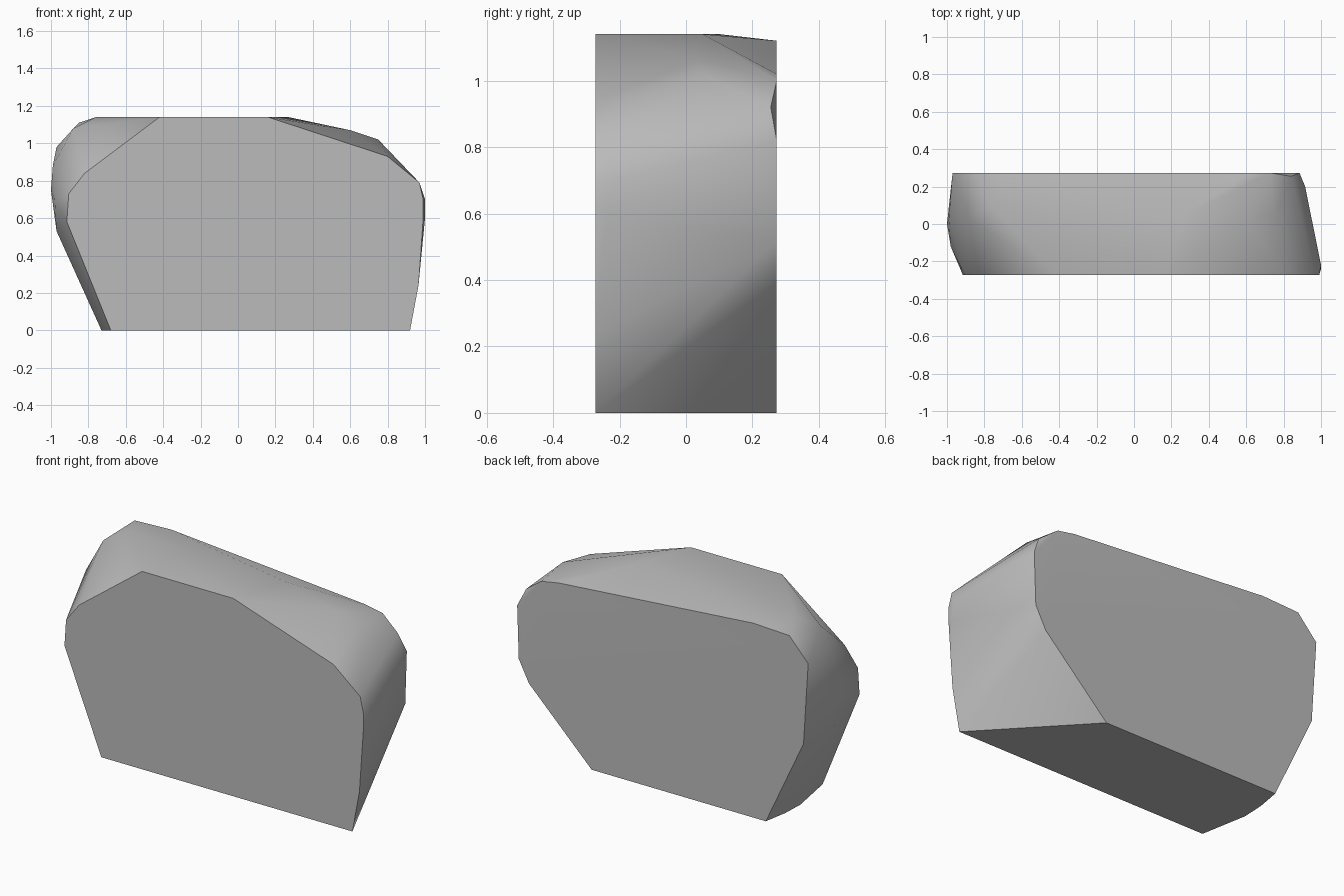
import bpy, bmesh, math

cube = bpy.data.objects.get("Cube")
if cube:
    bpy.data.objects.remove(cube, do_unlink=True)

HALF = 0.273  # half the slab thickness

stone = bpy.data.materials.new("stone grey")
stone.use_nodes = True
grey = (0.5, 0.5, 0.5, 1)
stone.diffuse_color = grey
stone.node_tree.nodes["Principled BSDF"].inputs["Base Color"].default_value = grey

# flat front outline (x, z)
front = [(-.68, 0), (.92, 0), (.965, .24), (.99, .6), (.99, .7), (.97, .79),
         (.8, .93), (.16, 1.14), (-.42, 1.14), (-.82, .84), (-.905, .73), (-.915, .58)]
# flat back outline (x, z)
back = [(-.7, 0), (.41, 0), (.81, .39), (.875, .515), (.885, .82), (.73, 1.0),
        (.62, 1.02), (-.62, 1.12), (-.85, 1.11), (-.97, .98), (-.94, .51)]
# weathered rim between the two faces (x, y, z)
rim = [(1, -.24, .6), (1, -.22, .7), (.915, .2, .8), (.84, .255, .92),
       (.75, .05, 1.02), (.6, .03, 1.07), (.27, .05, 1.14), (-.76, .1, 1.14),
       (-.88, .03, 1.08), (-.99, .03, .88), (-1, 0, .75), (-.98, -.12, .7),
       (-.97, .03, .53), (-.73, 0, 0), (-.725, .13, 0), (.85, -.2, 0)]

# slab body as the hull of both faces and the rim
bm = bmesh.new()
for x, z in front:
    bm.verts.new((x, -HALF, z))
for x, z in back:
    bm.verts.new((x, HALF, z))
for p in rim:
    bm.verts.new(p)
hull = bmesh.ops.convex_hull(bm, input=bm.verts[:])
loose = [v for v in bm.verts if not v.link_faces]
bmesh.ops.delete(bm, geom=loose, context='VERTS')
bmesh.ops.dissolve_limit(bm, angle_limit=math.radians(1),
                         verts=bm.verts[:], edges=bm.edges[:])
bmesh.ops.recalc_face_normals(bm, faces=bm.faces[:])

mesh = bpy.data.meshes.new("rock_slab")
bm.to_mesh(mesh)
bm.free()
mesh.materials.append(stone)
rock = bpy.data.objects.new("rock_slab", mesh)
bpy.context.collection.objects.link(rock)

# soft rim, crisp borders around the flat faces
bpy.context.view_layer.objects.active = rock
rock.select_set(True)
bpy.ops.object.shade_smooth_by_angle(angle=math.radians(40))
